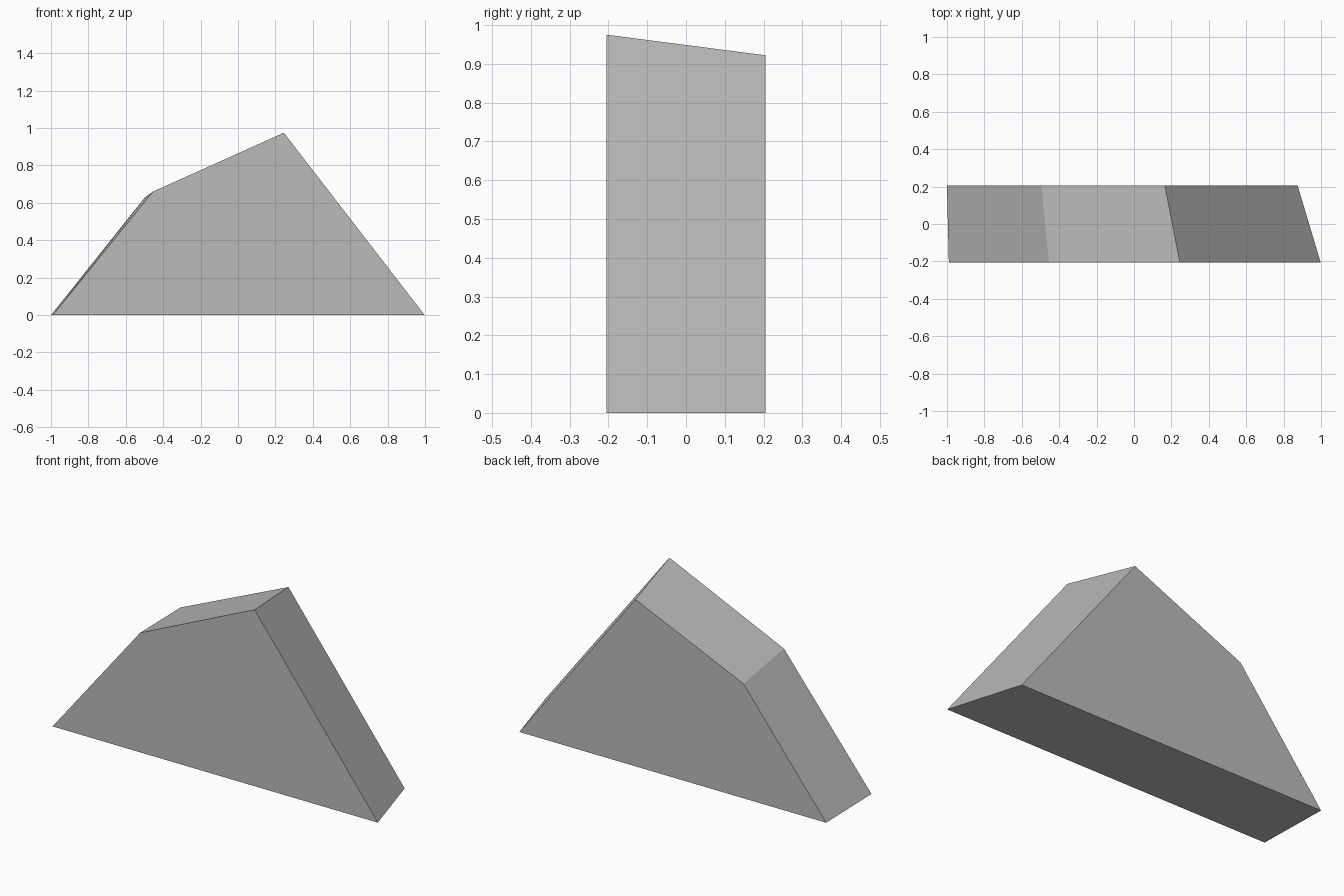
import bpy
import bmesh

default = bpy.data.objects.get("Cube")
if default:
    bpy.data.objects.remove(default, do_unlink=True)

# Single plain grey
grey = bpy.data.materials.new("plain grey")
grey.use_nodes = True
colour = (0.5, 0.5, 0.5, 1)
grey.diffuse_color = colour
grey.node_tree.nodes["Principled BSDF"].inputs["Base Color"].default_value = colour

# Four-sided end profiles (x, z); the back one is slightly smaller
half_depth = 0.205
front_profile = [(-0.99, 0), (-0.455, 0.66), (0.245, 0.975), (0.998, 0)]
back_profile = [(-1.0, 0), (-0.495, 0.633), (0.165, 0.922), (0.875, 0)]

# Wedge block lofted between the two profiles
bm = bmesh.new()
front = [bm.verts.new((x, -half_depth, z)) for x, z in front_profile]
back = [bm.verts.new((x, half_depth, z)) for x, z in back_profile]
bm.faces.new(front)
bm.faces.new(back[::-1])
for i in range(len(front)):
    j = (i + 1) % len(front)
    bm.faces.new((front[i], back[i], back[j], front[j]))
bmesh.ops.recalc_face_normals(bm, faces=bm.faces)

mesh = bpy.data.meshes.new("wedge_block")
bm.to_mesh(mesh)
bm.free()
mesh.materials.append(grey)
block = bpy.data.objects.new("wedge_block", mesh)
bpy.context.collection.objects.link(block)
